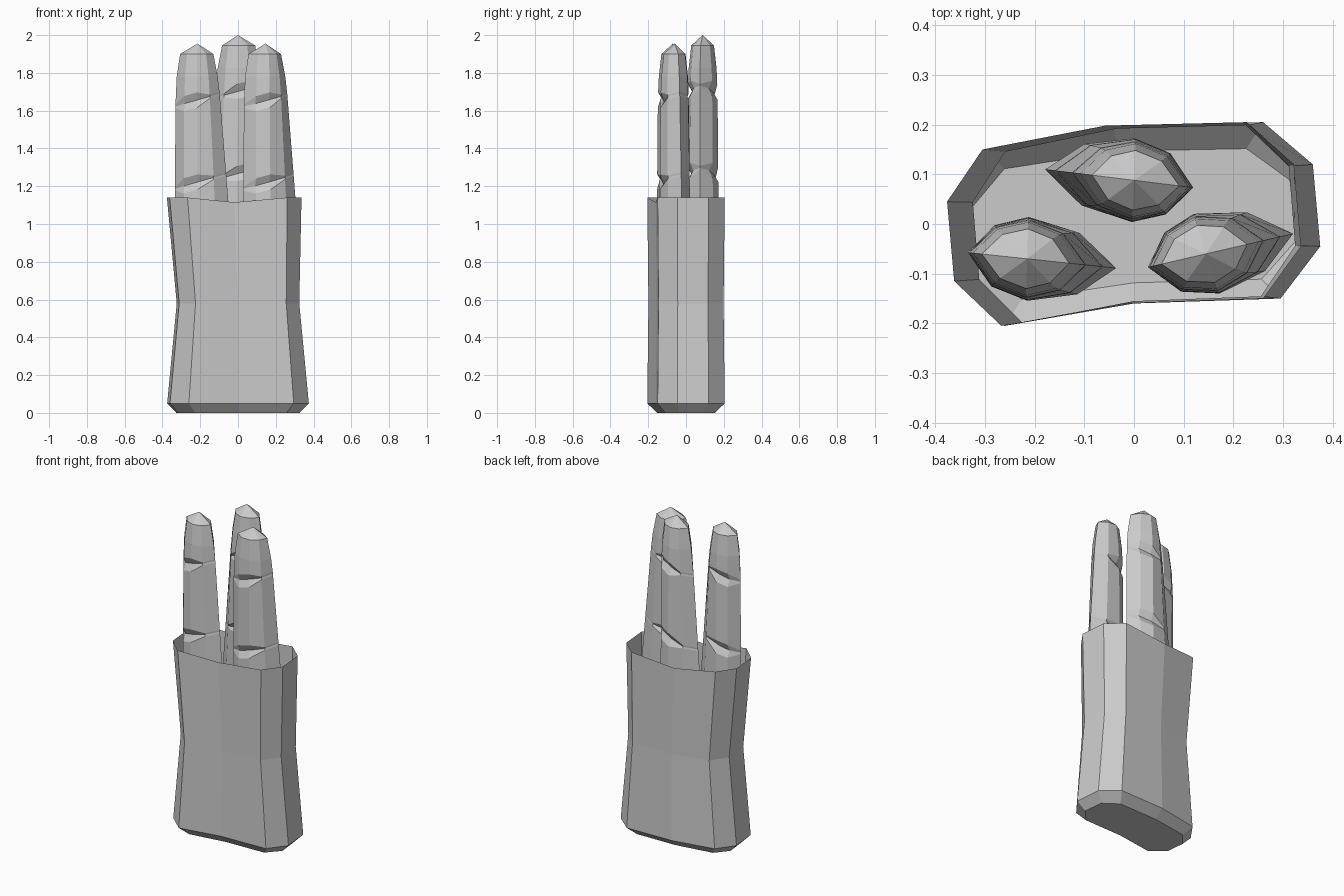
import bpy, bmesh
from math import radians
from mathutils import Matrix, Vector

if "Cube" in bpy.data.objects:
    bpy.data.objects.remove(bpy.data.objects["Cube"])


def loft(name, rings, tip=None, cap=True):
    """Skin a stack of rings; optional bottom cap and pointed tip."""
    bm = bmesh.new()
    loops = [[bm.verts.new(p) for p in r] for r in rings]
    n = len(loops[0])
    for a, b in zip(loops, loops[1:]):
        for i in range(n):
            j = (i + 1) % n
            bm.faces.new((a[i], a[j], b[j], b[i]))
    if cap:
        bm.faces.new(loops[0][::-1])
    if tip is not None:
        t = bm.verts.new(tip)
        for i in range(n):
            bm.faces.new((loops[-1][i], loops[-1][(i + 1) % n], t))
    me = bpy.data.meshes.new(name)
    bm.to_mesh(me)
    bm.free()
    ob = bpy.data.objects.new(name, me)
    bpy.context.collection.objects.link(ob)
    return ob


# Open pouch: one ten-sided outline scaled at each level
outline = [(-.375, .045), (-.36, -.115), (-.26, -.205), (0, -.16), (.295, -.15),
           (.375, -.045), (.36, .12), (.26, .205), (-.04, .198), (-.30, .15)]
levels = [(0, .87, .74, 0), (.05, 1, 1, 0), (.58, .865, .97, 0), (1.14, .95, 1, -.02)]
pouch_rings = []
for z, sx, sy, dx in levels:
    sag = .025 if z > 1 else 0
    pouch_rings.append([(x * sx + dx, y * sy, z - (sag if i in (3, 8) else 0))
                        for i, (x, y) in enumerate(outline)])
loft("pouch", pouch_rings)

# Grip profile: z, reach of straight side, reach of sloping side, half depth
PROFILE = [(.08, .03, .03, .015), (.86, .10, .15, .065), (.93, .12, .18, .084),
           (1.15, .119, .162, .083), (1.62, .117, .125, .079), (1.76, .113, .112, .076),
           (1.90, .092, .085, .06)]
SECTION = [(-1, 0), (-.55, -.75), (.05, -1), (.6, -.72),
           (1, 0), (.55, .75), (-.05, 1), (-.6, .72)]


def size_at(z):
    for a, b in zip(PROFILE, PROFILE[1:]):
        if z <= b[0]:
            t = (z - a[0]) / (b[0] - a[0])
            return [a[k] + (b[k] - a[k]) * t for k in (1, 2, 3)]
    return PROFILE[-1][1:]


def ring(z, slant=0, side=0, depth=0):
    pts = []
    for i, (u, v) in enumerate(SECTION):
        deep = 1 if i in (1, 2, 6, 7) else .25
        l, r, d = size_at(z)
        zz = z + slant * u * (l if u < 0 else r) + side * .04 * deep
        l, r, d = size_at(zz)
        pts.append(Vector((u * (l if u < 0 else r), v * (d - depth * deep), zz)))
    return pts


def grip(name, x, y, lift, angle, slant):
    rings = [ring(p[0]) for p in PROFILE[:3]]
    # Two slanted finger grooves
    for z in (1.22, 1.655):
        rings += [ring(z, slant, -1), ring(z, slant, 0, .025), ring(z, slant, 1)]
    rings += [ring(1.78), ring(1.90)]
    ob = loft(name, rings, Vector((0, 0, 1.955)))
    ob.data.transform(Matrix.Translation((x, y, lift)) @ Matrix.Rotation(radians(angle), 4, 'Z'))


grip("grip_left", -.215, -.07, 0, -6, .28)
grip("grip_right", .145, -.06, 0, 13, .28)
grip("grip_back", 0, .088, .045, 173, -.28)
